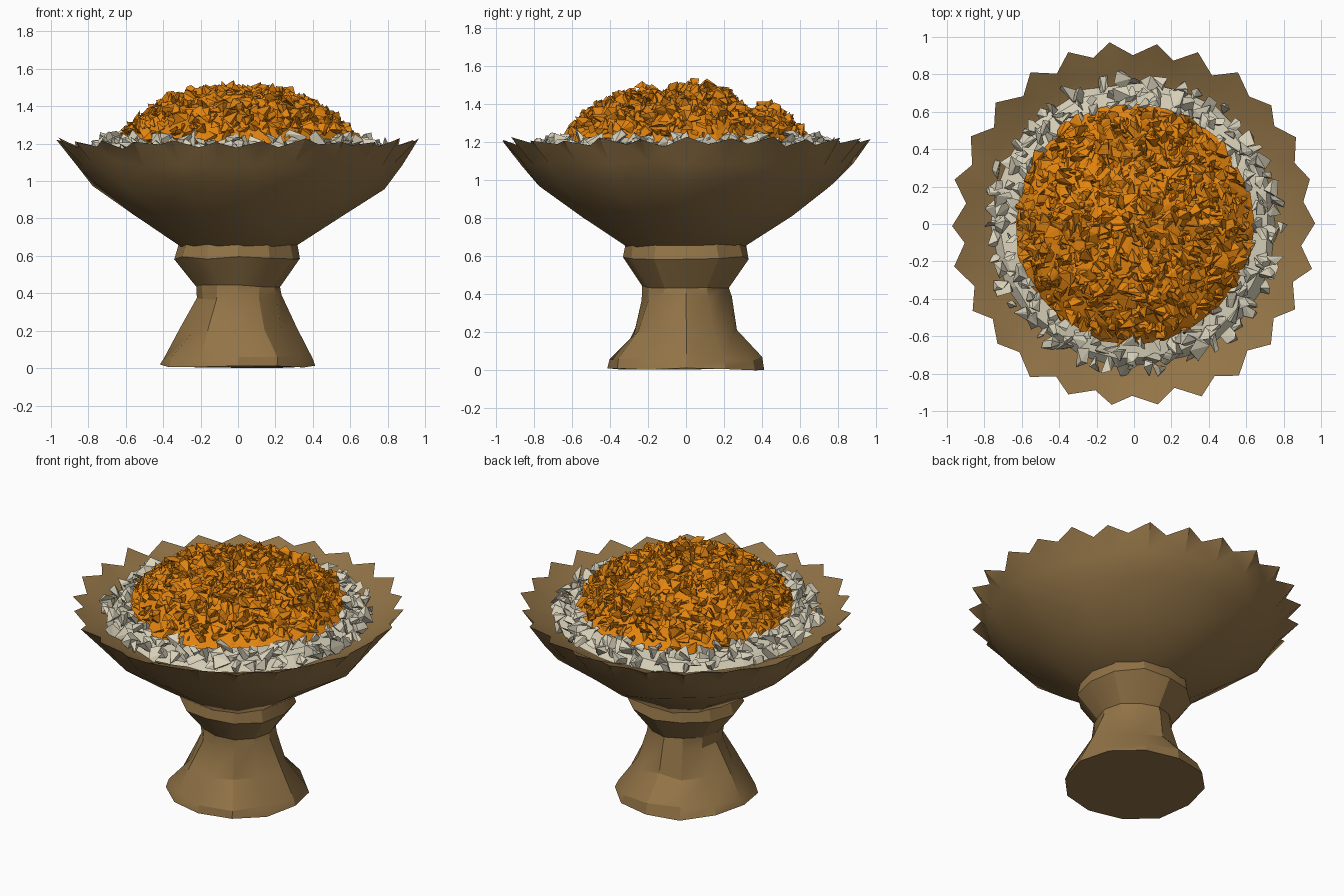
import bpy, bmesh, random
from math import sin, cos, pi, tau, exp, sqrt
from mathutils import Vector

random.seed(7)
if "Cube" in bpy.data.objects:
    bpy.data.objects.remove(bpy.data.objects["Cube"])


def material(name, rgb):
    m = bpy.data.materials.new(name)
    m.use_nodes = True
    m.diffuse_color = (*rgb, 1)
    m.node_tree.nodes["Principled BSDF"].inputs["Base Color"].default_value = (*rgb, 1)
    return m


wood = material("brown wood", (0.29, 0.175, 0.063))
white = material("cream stone", (0.70, 0.65, 0.50))
orange = material("orange ember", (0.76, 0.23, 0.005))


def finish(bm, name, mat, smooth=None):
    bmesh.ops.recalc_face_normals(bm, faces=bm.faces)
    mesh = bpy.data.meshes.new(name)
    bm.to_mesh(mesh)
    bm.free()
    mesh.materials.append(mat)
    ob = bpy.data.objects.new(name, mesh)
    bpy.context.collection.objects.link(ob)
    if smooth:
        bpy.ops.object.select_all(action="DESELECT")
        ob.select_set(True)
        bpy.context.view_layer.objects.active = ob
        bpy.ops.object.shade_smooth_by_angle(angle=smooth)
    return ob


def jit(a):
    return random.uniform(-a, a)


def ring(bm, n, r, z, wobble=0.0, tooth=0.0):
    """Circle of n points; every other one is pulled in and down by tooth."""
    pts = []
    for i in range(n):
        t = tau * i / n + jit(wobble)
        rr = r + jit(wobble) - tooth * (i % 2)
        zz = z + jit(wobble) - tooth * 0.5 * (i % 2)
        pts.append(bm.verts.new((rr * cos(t), rr * sin(t), zz)))
    return pts


def stitch(bm, a, b):
    """Join two rings; one may have twice the points of the other."""
    if len(a) > len(b):
        a, b = b, a
    n, m = len(a), len(b)
    for i in range(n):
        p, q = a[i], a[(i + 1) % n]
        if n == m:
            bm.faces.new((p, q, b[(i + 1) % n], b[i]))
        else:
            u, v, w = b[2 * i], b[2 * i + 1], b[(2 * i + 2) % m]
            bm.faces.new((p, q, v))
            bm.faces.new((p, v, u))
            bm.faces.new((q, w, v))


def loft(name, rings, mat, smooth):
    bm = bmesh.new()
    loops = [ring(bm, *r) for r in rings]
    for a, b in zip(loops, loops[1:]):
        stitch(bm, a, b)
    for end in (loops[0], loops[-1]):
        bm.faces.new(end)
    return finish(bm, name, mat, smooth)


# Carved foot and stem
loft("pedestal", [
    (12, 0.42, 0.01, 0.01), (12, 0.40, 0.06, 0.015), (12, 0.29, 0.2, 0.025),
    (12, 0.23, 0.38, 0.015), (12, 0.225, 0.44, 0.008), (12, 0.335, 0.59, 0.01),
    (12, 0.32, 0.665, 0.005)], wood, 0.45)

# Flared bowl with a jagged rim and a sunken inside
loft("bowl", [
    (13, 0.31, 0.65, 0.006), (13, 0.56, 0.81, 0.012), (13, 0.79, 0.97, 0.015),
    (26, 0.87, 1.09, 0.015), (52, 0.98, 1.22, 0.013, 0.07),
    (26, 0.82, 1.14, 0.015), (26, 0.66, 1.08, 0.01)], wood, 0.6)


def chip(bm, centre, size, flat=1.0):
    """Angular convex lump made from a few random points."""
    vs = []
    for _ in range(7):
        d = Vector((random.gauss(0, 1), random.gauss(0, 1), random.gauss(0, 1))).normalized()
        d *= size * random.uniform(0.7, 1.1)
        d.z *= flat
        vs.append(bm.verts.new(centre + d))
    out = bmesh.ops.convex_hull(bm, input=vs)
    loose = [v for v in out["geom_interior"] if isinstance(v, bmesh.types.BMVert)]
    bmesh.ops.delete(bm, geom=loose, context="VERTS")


# Ring of pale stones between bowl and mound
loft("stone_bed", [(26, 0.76, 1.12, 0.01), (26, 0.72, 1.17, 0.01), (26, 0.6, 1.19, 0.01)], white, None)
bm = bmesh.new()
for r, z, count in ((0.765, 1.175, 64), (0.70, 1.20, 60), (0.645, 1.21, 46)):
    for i in range(count):
        t = tau * i / count + jit(0.04)
        rr = r + jit(0.02)
        chip(bm, Vector((rr * cos(t), rr * sin(t), z + jit(0.02))), random.uniform(0.04, 0.065))
finish(bm, "pale_stones", white)


def mound_height(x, y):
    r = min(sqrt(x * x + y * y) / 0.66, 1)
    h = 1.19 + 0.29 * (1 - r ** 2.6)
    h -= 0.12 * exp(-((y - 0.33) / 0.09) ** 2) * (1 - r * r)
    h -= 0.05 * exp(-((y + 0.12) / 0.06) ** 2) * (1 - r * r)
    return h


# Solid core of the mound
bm = bmesh.new()
loops = []
for r in (0.64, 0.56, 0.46, 0.34, 0.2, 0.07):
    loop = ring(bm, 24, r, 0, 0.01)
    for v in loop:
        v.co.z = mound_height(v.co.x, v.co.y) + jit(0.012)
    loops.append(loop)
for a, b in zip(loops, loops[1:]):
    stitch(bm, a, b)
bm.faces.new(loops[-1])
bmesh.ops.triangulate(bm, faces=bm.faces)
finish(bm, "mound_core", orange)

# Angular chunks scattered evenly over the mound
bm = bmesh.new()
count = 780
for i in range(count):
    r = 0.615 * sqrt((i + 0.5) / count)
    t = i * pi * (3 - sqrt(5))
    x, y = r * cos(t) + jit(0.015), r * sin(t) + jit(0.015)
    chip(bm, Vector((x, y, mound_height(x, y) + jit(0.02))), random.uniform(0.03, 0.06))
finish(bm, "mound_chunks", orange)
